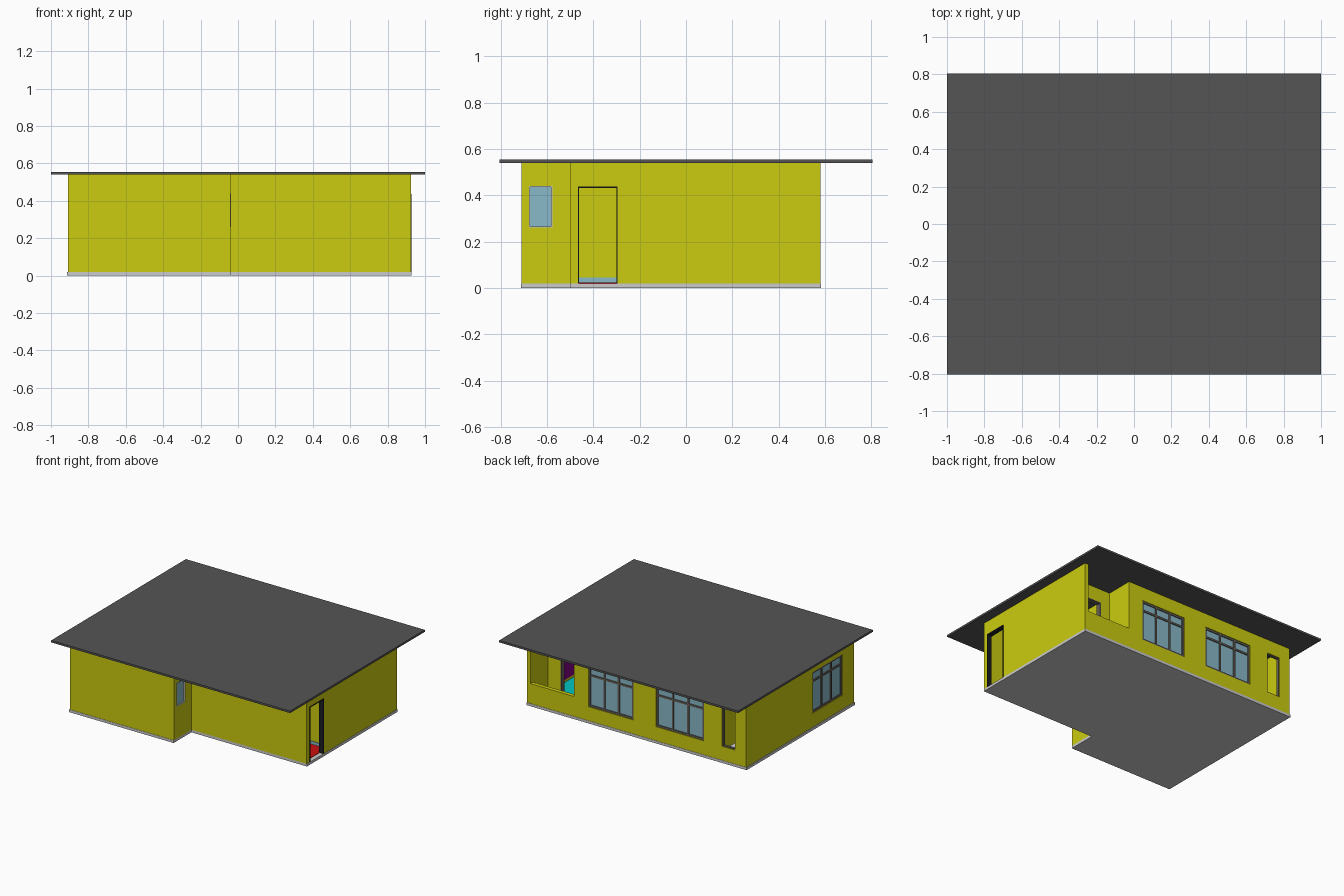
import bpy, bmesh

if "Cube" in bpy.data.objects:
    bpy.data.objects.remove(bpy.data.objects["Cube"])

T = 0.03                      # wall thickness
Z0, Z1 = 0.02, 0.54           # floor level and wall top
SILL, HEAD = 0.125, 0.435     # main window heights


def material(name, rgb):
    m = bpy.data.materials.new(name)
    m.diffuse_color = (*rgb, 1)
    m.use_nodes = True
    m.node_tree.nodes["Principled BSDF"].inputs["Base Color"].default_value = m.diffuse_color
    return m


YELLOW = material("yellow_plaster", (0.6, 0.6, 0.005))
ROOF = material("dark_roofing", (0.09, 0.09, 0.09))
GLASS = material("blue_glass", (0.25, 0.48, 0.58))
FRAME = material("frame_grey_brown", (0.14, 0.12, 0.10))
BLACK = material("black_frame", (0.01, 0.012, 0.015))
RED = material("red_floor", (0.6, 0.005, 0.005))
CYAN = material("cyan_floor", (0.0, 0.55, 0.55))
PURPLE = material("purple_paint", (0.22, 0.0, 0.22))


def finish(name, bm, mat=None):
    bmesh.ops.remove_doubles(bm, verts=bm.verts, dist=1e-5)
    bmesh.ops.recalc_face_normals(bm, faces=bm.faces)
    me = bpy.data.meshes.new(name)
    bm.to_mesh(me)
    bm.free()
    ob = bpy.data.objects.new(name, me)
    bpy.context.collection.objects.link(ob)
    if mat:
        me.materials.append(mat)
    return ob


def add_box(bm, x, y, z):
    vs = bmesh.ops.create_cube(bm, size=1)["verts"]
    for v in vs:
        v.co = [(lo + hi) / 2 + c * (hi - lo) for c, (lo, hi) in zip(v.co, (x, y, z))]


def box(name, x, y, z, mat=None):
    bm = bmesh.new()
    add_box(bm, x, y, z)
    return finish(name, bm, mat)


def place(axis, a, n, z):
    """a runs along the wall, n across it."""
    return (a, n, z) if axis == "x" else (n, a, z)


def wall(name, axis, a, n, openings=(), z=(Z0, Z1)):
    """Wall as one closed mesh with rectangular openings (a0, a1, z0, z1)."""
    us = sorted({*a, *(u for o in openings for u in o[:2])})
    ws = sorted({*z, *(w for o in openings for w in o[2:])})

    def solid(i, j):
        if not (0 <= i < len(us) - 1 and 0 <= j < len(ws) - 1):
            return False
        u, w = (us[i] + us[i + 1]) / 2, (ws[j] + ws[j + 1]) / 2
        return not any(o[0] < u < o[1] and o[2] < w < o[3] for o in openings)

    bm = bmesh.new()

    def quad(*pts):
        bm.faces.new([bm.verts.new(place(axis, *p)) for p in pts])

    for i in range(len(us) - 1):
        for j in range(len(ws) - 1):
            if not solid(i, j):
                continue
            u0, u1, w0, w1 = us[i], us[i + 1], ws[j], ws[j + 1]
            for d in n:
                quad((u0, d, w0), (u1, d, w0), (u1, d, w1), (u0, d, w1))
            for di, u in ((-1, u0), (1, u1)):
                if not solid(i + di, j):
                    quad((u, n[0], w0), (u, n[1], w0), (u, n[1], w1), (u, n[0], w1))
            for dj, w in ((-1, w0), (1, w1)):
                if not solid(i, j + dj):
                    quad((u0, n[0], w), (u1, n[0], w), (u1, n[1], w), (u0, n[1], w))
    return finish(name, bm, YELLOW)


def frame(name, axis, o, n, w, mat, panes=1, transom=None, sill=True):
    """Frame bars around an opening, with optional mullions and transom."""
    a0, a1, z0, z1 = o
    bm = bmesh.new()
    for k in range(panes + 1):
        c = a0 + w / 2 + (a1 - a0 - w) * k / panes
        add_box(bm, *place(axis, (c - w / 2, c + w / 2), n, (z0, z1)))
    bars = [z1 - w] + ([z0] if sill else []) + ([transom] if transom else [])
    for b in bars:
        add_box(bm, *place(axis, (a0, a1), n, (b, b + w)))
    return finish(name, bm, mat)


def window(name, axis, o, n, w=0.014, panes=3, transom=0.355, mat=FRAME):
    frame(name + "_frame", axis, o, n, w, mat, panes, transom)
    c = (n[0] + n[1]) / 2
    box(name + "_glass", *place(axis, o[:2], (c - 0.003, c + 0.003), o[2:]), GLASS)


# Floor slab, L-shaped
bm = bmesh.new()
outline = [(-0.915, -0.712), (-0.04, -0.712), (-0.04, -0.5), (0.927, -0.5),
           (0.927, 0.582), (-0.915, 0.582)]
base = bm.faces.new([bm.verts.new((x, y, 0)) for x, y in outline])
top = bmesh.ops.extrude_face_region(bm, geom=[base])["geom"]
bmesh.ops.translate(bm, vec=(0, 0, Z0),
                    verts=[g for g in top if isinstance(g, bmesh.types.BMVert)])
finish("floor_slab", bm)

# Flat roof
box("flat_roof", (-1, 1), (-0.805, 0.805), (Z1, 0.555), ROOF)

# Openings
back_a = (0.035, 0.41, SILL, HEAD)
back_b = (-0.555, -0.155, SILL, HEAD)
back_c = (-0.818, -0.708, SILL, HEAD)
left_w = (-0.57, -0.21, SILL, HEAD)
wing_w = (-0.678, -0.577, 0.26, 0.44)
door = (-0.467, -0.295, Z0, 0.437)
porch_door = (0.61, 0.79, Z0, HEAD)

# Outside walls
wall("left_wall", "y", (-0.71, 0.58), (-0.91, -0.91 + T), [left_w])
wall("back_wall", "x", (-0.88, 0.53), (0.58 - T, 0.58), [back_a, back_b, back_c])
wall("right_wall", "y", (-0.5, 0.58), (0.925 - T, 0.925), [door])
wall("front_right_wall", "x", (-0.07, 0.895), (-0.5, -0.5 + T))
wall("wing_side_wall", "y", (-0.71, -0.5), (-0.07, -0.04), [wing_w])
wall("front_left_wall", "x", (-0.88, -0.07), (-0.71, -0.71 + T))

# Recessed back porch with low parapet
wall("porch_side_wall", "y", (0.34, 0.55), (0.50, 0.53))
wall("porch_back_wall", "x", (0.53, 0.895), (0.34, 0.37), [porch_door])
wall("porch_parapet", "x", (0.53, 0.895), (0.58 - T, 0.58), z=(Z0, 0.17))

# Inside walls
wall("hall_wall", "x", (0.25, 0.895), (-0.22, -0.20))
wall("hall_end_wall", "y", (-0.47, -0.20), (0.23, 0.25))
wall("room_divider", "y", (-0.20, 0.34), (0.48, 0.50))
wall("small_room_side", "y", (0.10, 0.55), (-0.62, -0.60))
wall("small_room_front", "x", (-0.88, -0.62), (0.10, 0.12))

# Coloured floors, painted wall and skirting
box("hall_floor", (0.25, 0.895), (-0.47, -0.22), (Z0, 0.023), RED)
box("room_floor", (0.50, 0.895), (-0.20, 0.34), (Z0, 0.023), CYAN)
box("room_painted_wall", (0.891, 0.895), (-0.20, 0.34), (0.045, Z1), PURPLE)
box("hall_side_skirting", (0.25, 0.895), (-0.225, -0.22), (Z0, 0.045), GLASS)
box("hall_end_skirting", (0.25, 0.255), (-0.47, -0.225), (Z0, 0.045), GLASS)

# Windows and door frames
window("back_window_a", "x", back_a, (0.555, 0.575))
window("back_window_b", "x", back_b, (0.555, 0.575))
window("left_window", "y", left_w, (-0.905, -0.885))
window("wing_window", "y", wing_w, (-0.062, -0.038), w=0.005, panes=1, transom=None, mat=None)
frame("narrow_opening_frame", "x", back_c, (0.555, 0.575), 0.006, FRAME)
frame("entrance_frame", "y", door, (0.89, 0.928), 0.006, BLACK, sill=False)
frame("porch_door_frame", "x", porch_door, (0.337, 0.373), 0.008, FRAME, sill=False)
